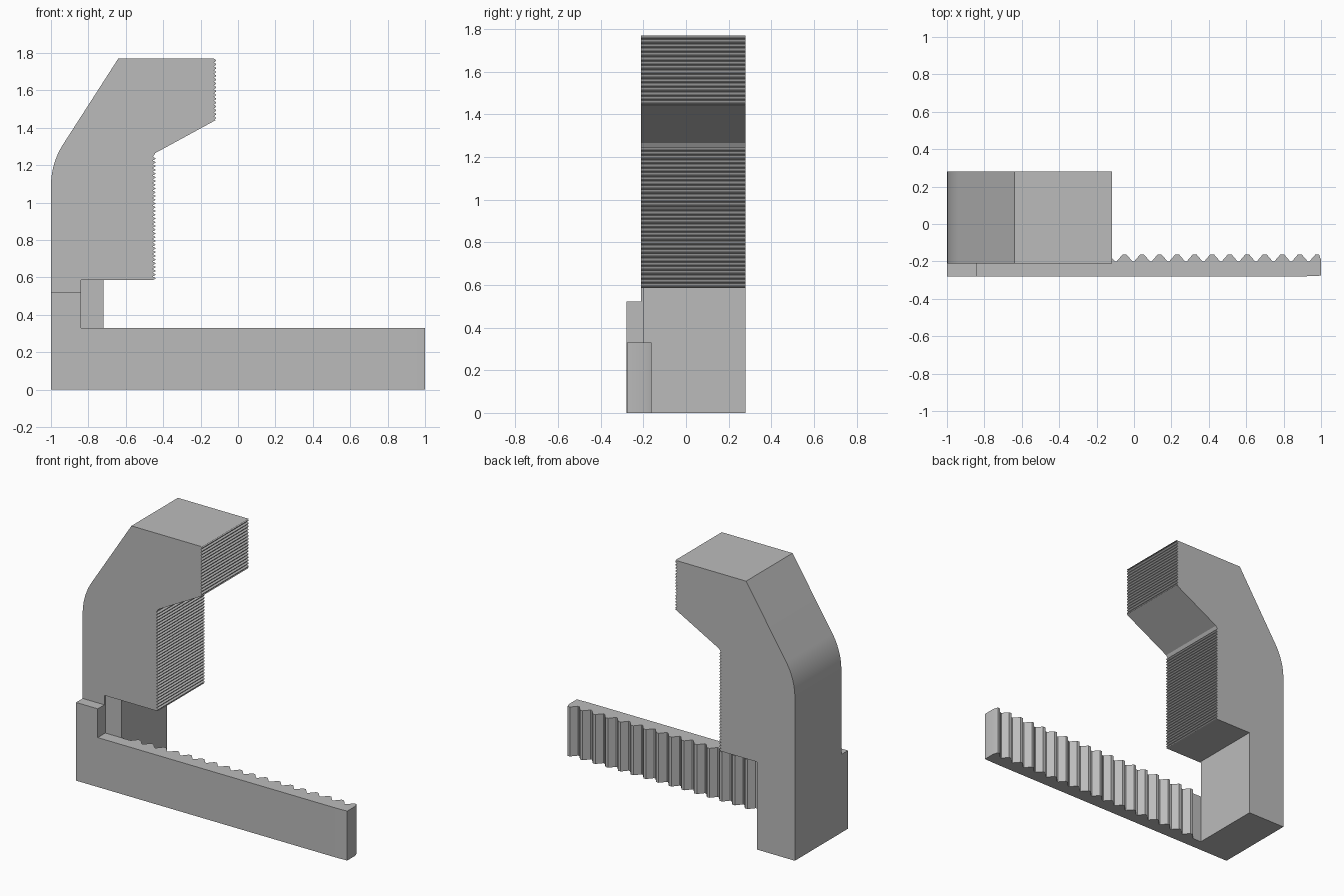
import bpy, bmesh, math
from mathutils import Vector

if "Cube" in bpy.data.objects:
    bpy.data.objects.remove(bpy.data.objects["Cube"], do_unlink=True)

grey = bpy.data.materials.new("plain grey")
grey.use_nodes = True
grey.diffuse_color = (0.5, 0.5, 0.5, 1)
grey.node_tree.nodes["Principled BSDF"].inputs["Base Color"].default_value = (0.5, 0.5, 0.5, 1)


def prism(name, points, offset):
    """Extrude a closed outline of 3D points along the offset."""
    bm = bmesh.new()
    face = bm.faces.new([bm.verts.new(p) for p in points])
    grown = bmesh.ops.extrude_face_region(bm, geom=[face])["geom"]
    bmesh.ops.translate(bm, vec=Vector(offset),
                        verts=[v for v in grown if isinstance(v, bmesh.types.BMVert)])
    bmesh.ops.recalc_face_normals(bm, faces=bm.faces)
    mesh = bpy.data.meshes.new(name)
    bm.to_mesh(mesh)
    bm.free()
    mesh.materials.append(grey)
    obj = bpy.data.objects.new(name, mesh)
    bpy.context.collection.objects.link(obj)
    return obj


def activate(obj):
    bpy.ops.object.select_all(action='DESELECT')
    obj.select_set(True)
    bpy.context.view_layer.objects.active = obj


def cut_box(obj, x0, x1, y0, y1, z0, z1):
    """Remove a box from the object."""
    cutter = prism("cutter", [(x0, y0, z0), (x1, y0, z0), (x1, y1, z0), (x0, y1, z0)],
                   (0, 0, z1 - z0))
    cutter.hide_render = True
    mod = obj.modifiers.new("notch", 'BOOLEAN')
    mod.operation = 'DIFFERENCE'
    mod.solver = 'EXACT'
    mod.object = cutter
    activate(obj)
    bpy.ops.object.modifier_apply(modifier=mod.name)
    bpy.data.objects.remove(cutter, do_unlink=True)


def teeth(start, end, count, low, high):
    """Trapezoid teeth as (position along, height) pairs."""
    pitch = (end - start) / count
    out = []
    for i in range(count):
        for part, height in ((0.05, low), (0.4, high), (0.6, high), (0.95, low)):
            out.append((start + (i + part) * pitch, height))
    return out


# Upright jaw: hooked side profile with two finely ribbed gripping faces
outline = [(-1, 0), (-0.72, 0), (-0.72, 0.585), (-0.445, 0.585)]
outline += [(x, z) for z, x in teeth(0.585, 1.245, 33, -0.455, -0.442)]
outline += [(-0.442, 1.265), (-0.117, 1.442)]
outline += [(x, z) for z, x in teeth(1.442, 1.77, 16, -0.128, -0.117)]
outline += [(-0.117, 1.77), (-0.64, 1.77)]
for i in range(13):
    a = math.radians(32.7) * (1 - i / 12)
    outline.append((-0.59 - 0.41 * math.cos(a), 1.09 + 0.41 * math.sin(a)))
jaw = prism("upright_jaw", [(x, -0.21, z) for x, z in outline], (0, 0.49, 0))
cut_box(jaw, -0.84, -0.6, -0.4, -0.2, -0.1, 0.585)

# Toothed rack bar with a raised tab at its left end
plan = [(-1, -0.21), (-1, -0.28), (0.88, -0.28), (0.95, -0.279), (1, -0.276), (1, -0.193)]
pitch = 0.0937
first = 1.027 - 18 * pitch
rack_teeth = teeth(first, 1.027, 18, -0.2, -0.162)[:-1]
plan += list(reversed(rack_teeth)) + [(-0.84, -0.2), (-0.84, -0.21)]
rack = prism("rack_bar", [(x, y, 0) for x, y in plan], (0, 0, 0.522))
cut_box(rack, -0.84, 1.2, -0.4, 0, 0.33, 0.7)

# Smooth the shoulder bend, keep the teeth crisp
for obj in (jaw, rack):
    activate(obj)
    bpy.ops.object.shade_smooth_by_angle(angle=math.radians(20))
